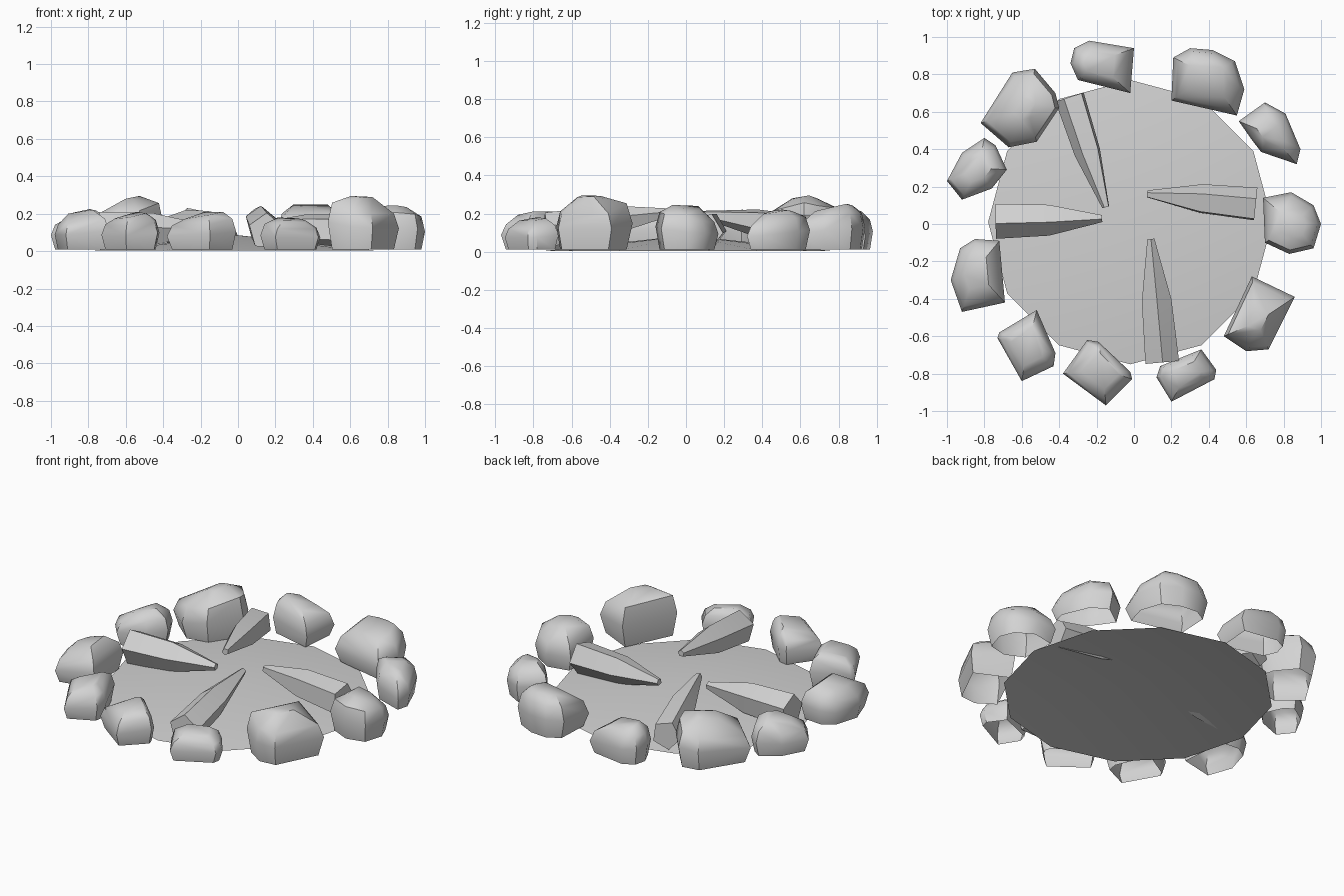
import bpy, bmesh, math, random
from mathutils import Vector

cube = bpy.data.objects.get("Cube")
if cube:
    bpy.data.objects.remove(cube, do_unlink=True)

grey = bpy.data.materials.new("stone_grey")
grey.use_nodes = True
grey.diffuse_color = (0.65, 0.65, 0.65, 1)
grey.node_tree.nodes["Principled BSDF"].inputs["Base Color"].default_value = (0.65, 0.65, 0.65, 1)


def finish(name, bm, angle):
    """Turn a bmesh into a shaded object."""
    mesh = bpy.data.meshes.new(name)
    bm.to_mesh(mesh)
    bm.free()
    mesh.materials.append(grey)
    obj = bpy.data.objects.new(name, mesh)
    bpy.context.collection.objects.link(obj)
    bpy.ops.object.select_all(action="DESELECT")
    obj.select_set(True)
    bpy.context.view_layer.objects.active = obj
    bpy.ops.object.shade_smooth_by_angle(angle=math.radians(angle))


def skin(bm, rings):
    """Join rings of points with side faces and close both ends."""
    loops = [[bm.verts.new(p) for p in ring] for ring in rings]
    n = len(loops[0])
    for a, b in zip(loops, loops[1:]):
        for i in range(n):
            j = (i + 1) % n
            bm.faces.new((a[i], a[j], b[j], b[i]))
    bm.faces.new(loops[0])
    bm.faces.new(loops[-1])
    bmesh.ops.recalc_face_normals(bm, faces=bm.faces)


# Ash bed: a shallow twelve-sided mound, open underneath
bm = bmesh.new()
rim = []
for i in range(12):
    a = math.tau * i / 12
    rim.append(bm.verts.new((0.76 * math.cos(a) - 0.02, 0.76 * math.sin(a) + 0.01, 0.003)))
peak = bm.verts.new((0, 0, 0.085))
for i in range(12):
    bm.faces.new((rim[i], rim[(i + 1) % 12], peak))
finish("ash_bed", bm, 30)


# Logs: tapered five-sided timbers, raised towards the middle
def log(name, outer, inner, tip_height, roll, size):
    start, end = Vector((*outer, 0.105)), Vector((*inner, tip_height))
    along = (end - start).xy.normalized()
    side = Vector((-along.y, along.x, 0))
    rings = []
    for t, radius in ((0, size), (0.5, size * 0.88), (1, 0.02)):
        ring = []
        for k in range(5):
            a = math.radians(roll + 72 * k)
            ring.append(start.lerp(end, t) + radius * (side * math.cos(a) + Vector((0, 0, 1.05 * math.sin(a)))))
        rings.append(ring)
    bm = bmesh.new()
    skin(bm, rings)
    finish(name, bm, 20)


log("back_log", (-0.34, 0.68), (-0.15, 0.09), 0.195, 115, 0.085)
log("right_log", (-0.74, 0.02), (-0.17, 0.03), 0.12, 100, 0.1)
log("front_log", (0.15, -0.74), (0.09, -0.08), 0.205, 92, 0.095)
log("left_log", (0.65, 0.1), (0.07, 0.16), 0.125, 112, 0.095)


# Ring stones: rough convex blocks, wider at the waist, open underneath
def stone(name, height, ridge, crown, *outline):
    """The top rises towards the ridge direction; crown is its relative width."""
    points = [Vector(p) for p in outline]
    middle = sum(points, Vector((0, 0))) / len(points)
    rise = Vector((math.cos(math.radians(ridge)), math.sin(math.radians(ridge))))
    bm = bmesh.new()
    for level, scale in ((0, 0.87), (0.45, 1.0), (0.78, 0.87), (1, crown)):
        for p in points:
            offset = (p - middle) * scale
            z = level * (1 + offset.dot(rise) + random.uniform(-0.05, 0.05))
            bm.verts.new((*(middle + offset), z))
    top = max(v.co.z for v in bm.verts)
    for v in bm.verts:
        v.co.z = 0.01 + v.co.z * (height - 0.01) / top
    bmesh.ops.convex_hull(bm, input=bm.verts)
    bmesh.ops.delete(bm, geom=[v for v in bm.verts if not v.link_faces], context="VERTS")
    bmesh.ops.recalc_face_normals(bm, faces=bm.faces)
    base = [f for f in bm.faces if f.normal.z < -0.95]
    bmesh.ops.delete(bm, geom=base, context="FACES")
    finish(name, bm, 42)


random.seed(4)
stone("back_stone", 0.23, 180, 0.5,
      (-0.34, 0.86), (-0.32, 0.94), (-0.24, 0.98), (0, 0.94), (-0.02, 0.7), (-0.3, 0.77))
stone("back_left_stone", 0.25, 80, 0.55,
      (0.2, 0.66), (0.21, 0.89), (0.3, 0.94), (0.42, 0.93), (0.54, 0.87), (0.59, 0.72), (0.55, 0.58))
stone("left_rear_stone", 0.22, 120, 0.45,
      (0.56, 0.55), (0.7, 0.65), (0.81, 0.59), (0.89, 0.4), (0.87, 0.32), (0.68, 0.385), (0.63, 0.45))
stone("left_stone", 0.245, 250, 0.45,
      (0.7, -0.1), (0.69, 0.14), (0.84, 0.17), (0.96, 0.1), (1, 0), (0.96, -0.13), (0.83, -0.16))
stone("left_front_stone", 0.295, 150, 0.3,
      (0.48, -0.6), (0.63, -0.28), (0.86, -0.39), (0.72, -0.67), (0.6, -0.68))
stone("front_left_stone", 0.18, 130, 0.5,
      (0.12, -0.82), (0.14, -0.76), (0.36, -0.67), (0.44, -0.78), (0.43, -0.83), (0.2, -0.95))
stone("front_stone", 0.21, 45, 0.55,
      (-0.38, -0.8), (-0.25, -0.62), (-0.19, -0.63), (-0.02, -0.79), (-0.01, -0.83), (-0.15, -0.97))
stone("front_right_stone", 0.21, 40, 0.55,
      (-0.73, -0.61), (-0.72, -0.58), (-0.52, -0.46), (-0.42, -0.69), (-0.43, -0.76), (-0.6, -0.84))
stone("right_front_stone", 0.225, 10, 0.45,
      (-0.98, -0.3), (-0.93, -0.13), (-0.85, -0.08), (-0.72, -0.09), (-0.69, -0.42), (-0.92, -0.47))
stone("right_rear_stone", 0.22, 0, 0.45,
      (-1, 0.23), (-0.92, 0.38), (-0.8, 0.46), (-0.74, 0.42), (-0.68, 0.29), (-0.76, 0.19), (-0.92, 0.13))
stone("back_right_stone", 0.295, 10, 0.3,
      (-0.82, 0.54), (-0.65, 0.81), (-0.53, 0.83), (-0.42, 0.7), (-0.4, 0.62), (-0.52, 0.44), (-0.67, 0.41))
